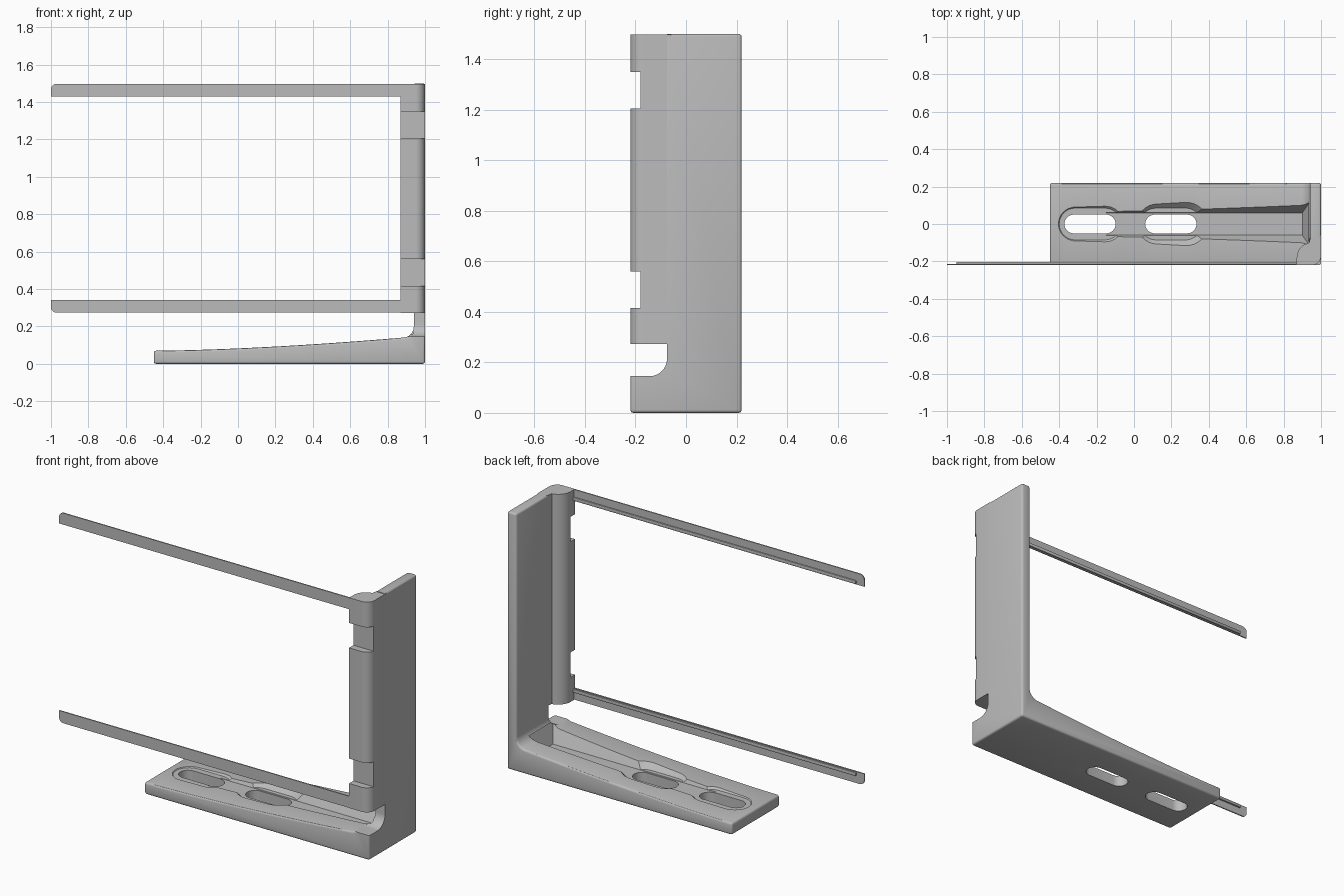
import bpy, bmesh
from math import sin, cos, pi, radians

if "Cube" in bpy.data.objects:
    bpy.data.objects.remove(bpy.data.objects["Cube"])

grey = bpy.data.materials.new("plain grey")
grey.use_nodes = True
colour = (0.5, 0.5, 0.5, 1)
grey.diffuse_color = colour
grey.node_tree.nodes["Principled BSDF"].inputs["Base Color"].default_value = colour


def loft(name, start, end):
    """Closed solid between two matching loops of 3D points."""
    bm = bmesh.new()
    a = [bm.verts.new(p) for p in start]
    b = [bm.verts.new(p) for p in end]
    bm.faces.new(a)
    bm.faces.new(b[::-1])
    for i in range(len(a)):
        j = (i + 1) % len(a)
        bm.faces.new((a[j], a[i], b[i], b[j]))
    bmesh.ops.recalc_face_normals(bm, faces=bm.faces)
    mesh = bpy.data.meshes.new(name)
    bm.to_mesh(mesh)
    bm.free()
    mesh.materials.append(grey)
    obj = bpy.data.objects.new(name, mesh)
    bpy.context.collection.objects.link(obj)
    return obj


def prism(name, profile, axis, lo, hi):
    """Extrude a 2D profile along an axis."""
    def place(p, v):
        q = list(p)
        q.insert("xyz".index(axis), v)
        return q
    return loft(name, [place(p, lo) for p in profile], [place(p, hi) for p in profile])


def arc(cx, cy, r, a0, a1, n=10):
    return [(cx + r * cos(radians(a0 + (a1 - a0) * i / n)),
             cy + r * sin(radians(a0 + (a1 - a0) * i / n))) for i in range(n + 1)]


def rect(x0, y0, x1, y1):
    return [(x0, y0), (x1, y0), (x1, y1), (x0, y1)]


def capsule(cx, half, r, z):
    c = half - r
    loop = arc(cx + c, 0, r, -90, 90, 16) + arc(cx - c, 0, r, 90, 270, 16)
    return [(x, y, z) for x, y in loop]


def apply(obj, mod):
    bpy.context.view_layer.objects.active = obj
    bpy.ops.object.modifier_apply(modifier=mod.name)


def bevel(obj, width, segments=3):
    mod = obj.modifiers.new("Bevel", 'BEVEL')
    mod.width, mod.segments = width, segments
    mod.limit_method, mod.angle_limit = 'ANGLE', radians(40)
    apply(obj, mod)


def combine(obj, other, operation='DIFFERENCE'):
    mod = obj.modifiers.new("Boolean", 'BOOLEAN')
    mod.operation, mod.object, mod.solver = operation, other, 'EXACT'
    apply(obj, mod)
    bpy.data.objects.remove(other)


def smooth(obj):
    bpy.ops.object.select_all(action='DESELECT')
    obj.select_set(True)
    bpy.context.view_layer.objects.active = obj
    bpy.ops.object.shade_smooth_by_angle(angle=radians(30))


# Foot and upright wall as one L shape with a gently rising foot
foot_top = [(-0.45 + 1.33 * i / 20, 0.07 + 0.07 * (i / 20) ** 1.6) for i in range(21)]
fillet = arc(0.88, 0.2, 0.06, -90, 0)[1:]
bracket = prism("bracket", [(1, 0), (-0.45, 0)] + foot_top + fillet
                + [(0.94, 1.5), (1, 1.5)], 'y', -0.22, 0.22)
bevel(bracket, 0.012)

# Clear the front of the wall above the foot, with a rounded inner corner
front_cut = [(-0.3, 0.145)] + arc(-0.145, 0.215, 0.07, -90, 0) + [(-0.075, 1.6), (-0.3, 1.6)]
combine(bracket, prism("front_cut", front_cut, 'x', 0.85, 1.1))

# Tapered channel along the foot
combine(bracket, loft("channel",
                      [(x, y, 0.064) for x, y in rect(-0.15, -0.06, 0.9, 0.06)],
                      [(x, y, 0.17) for x, y in rect(-0.15, -0.115, 0.938, 0.115)]))

# Slotted screw holes with flared pockets
for cx in (-0.235, 0.197):
    combine(bracket, loft("pocket", capsule(cx, 0.165, 0.085, 0.066),
                          capsule(cx, 0.2, 0.125, 0.106)))
    combine(bracket, loft("slot", capsule(cx, 0.137, 0.05, -0.1), capsule(cx, 0.137, 0.05, 0.2)))

# Front column with a rounded outer corner and curved back
column_profile = ([(1, -0.06)] + arc(0.95, -0.17, 0.05, 0, -90) + [(0.87, -0.22)]
                  + arc(0.95, -0.18, 0.08, 180, 100) + [(0.945, -0.06)])
column_profile = [(x, y if y < -0.1 or y == -0.06 else y - 0.18 + 0.18 + (y + 0.18) * 0.35)
                  for x, y in column_profile]
column = prism("column", column_profile, 'z', 0.272, 1.497)
for low, high in ((0.415, 0.56), (1.205, 1.35)):
    combine(column, prism("column_notch", rect(0.8, -0.3, 1.1, -0.18), 'z', low, high))
smooth(column)
smooth(bracket)

# Two thin arms, each with a rib behind, mirrored about mid height
middle = 0.885
for name, side in (("upper", 1), ("lower", -1)):
    outline = [(0.9, 0.545), (0.9, 0.612)] + arc(-0.97, 0.582, 0.03, 90, 180) + [(-1, 0.545)]
    arm = prism(name + "_arm", [(x, middle + side * z) for x, z in outline],
                'y', -0.22, -0.213)
    smooth(arm)
    rib = prism(name + "_rib", [(x, middle + side * z) for x, z in
                                rect(-0.95, 0.549, 0.9, 0.569)], 'y', -0.214, -0.203)
    bevel(rib, 0.004, 2)
    smooth(rib)
